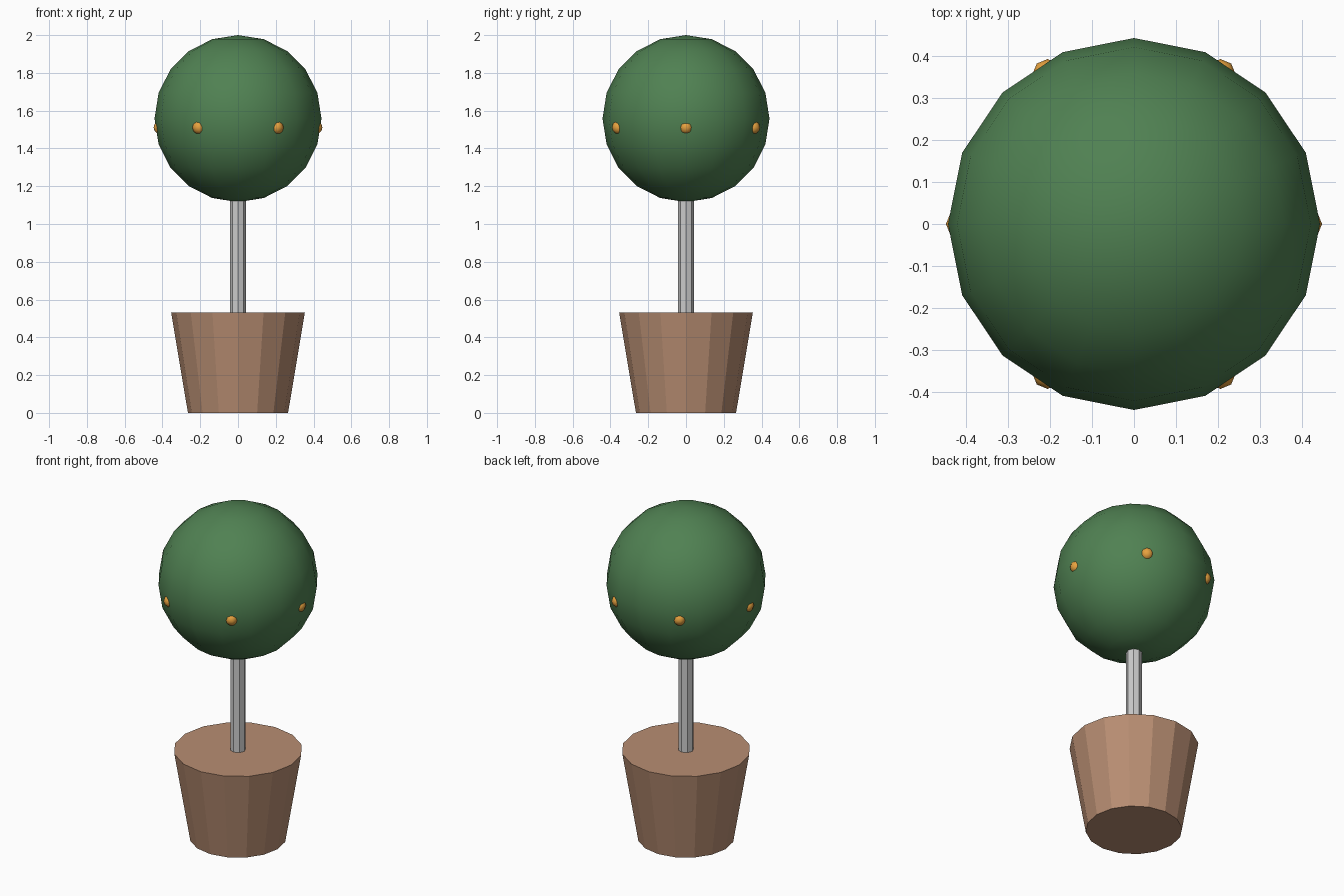
import bpy
from math import cos, sin, radians

if "Cube" in bpy.data.objects:
    bpy.data.objects.remove(bpy.data.objects["Cube"])


def material(name, rgb):
    m = bpy.data.materials.new(name)
    m.diffuse_color = (*rgb, 1)
    m.use_nodes = True
    m.node_tree.nodes["Principled BSDF"].inputs["Base Color"].default_value = m.diffuse_color
    return m


def finish(name, mat=None, smooth=False):
    ob = bpy.context.object
    ob.name = name
    if mat:
        ob.data.materials.append(mat)
    if smooth:
        bpy.ops.object.shade_smooth()
    return ob


terracotta = material("terracotta", (0.48, 0.27, 0.17))
leaf = material("leaf", (0.08, 0.22, 0.085))
orange = material("orange", (0.80, 0.36, 0.05))

# Tapered pot, filled to the rim
bpy.ops.mesh.primitive_cone_add(vertices=16, radius1=0.265, radius2=0.354,
                                depth=0.532, location=(0, 0, 0.266))
finish("pot", terracotta)

# Trunk between the pot and the crown
z0, z1 = 0.53, 1.2
bpy.ops.mesh.primitive_cylinder_add(vertices=8, radius=0.043, depth=z1 - z0,
                                    location=(0, 0, (z0 + z1) / 2))
finish("trunk")

# Clipped round crown
bpy.ops.mesh.primitive_uv_sphere_add(segments=16, ring_count=10, radius=0.442,
                                     location=(0, 0, 1.558))
finish("crown", leaf, True)

# Ring of six fruits half sunk in the crown
for i in range(6):
    a = radians(60 * i)
    bpy.ops.mesh.primitive_uv_sphere_add(
        segments=8, ring_count=6, radius=0.036,
        location=(0.411 * cos(a), 0.411 * sin(a), 1.511))
    finish(f"fruit_{i + 1}", orange, True)
